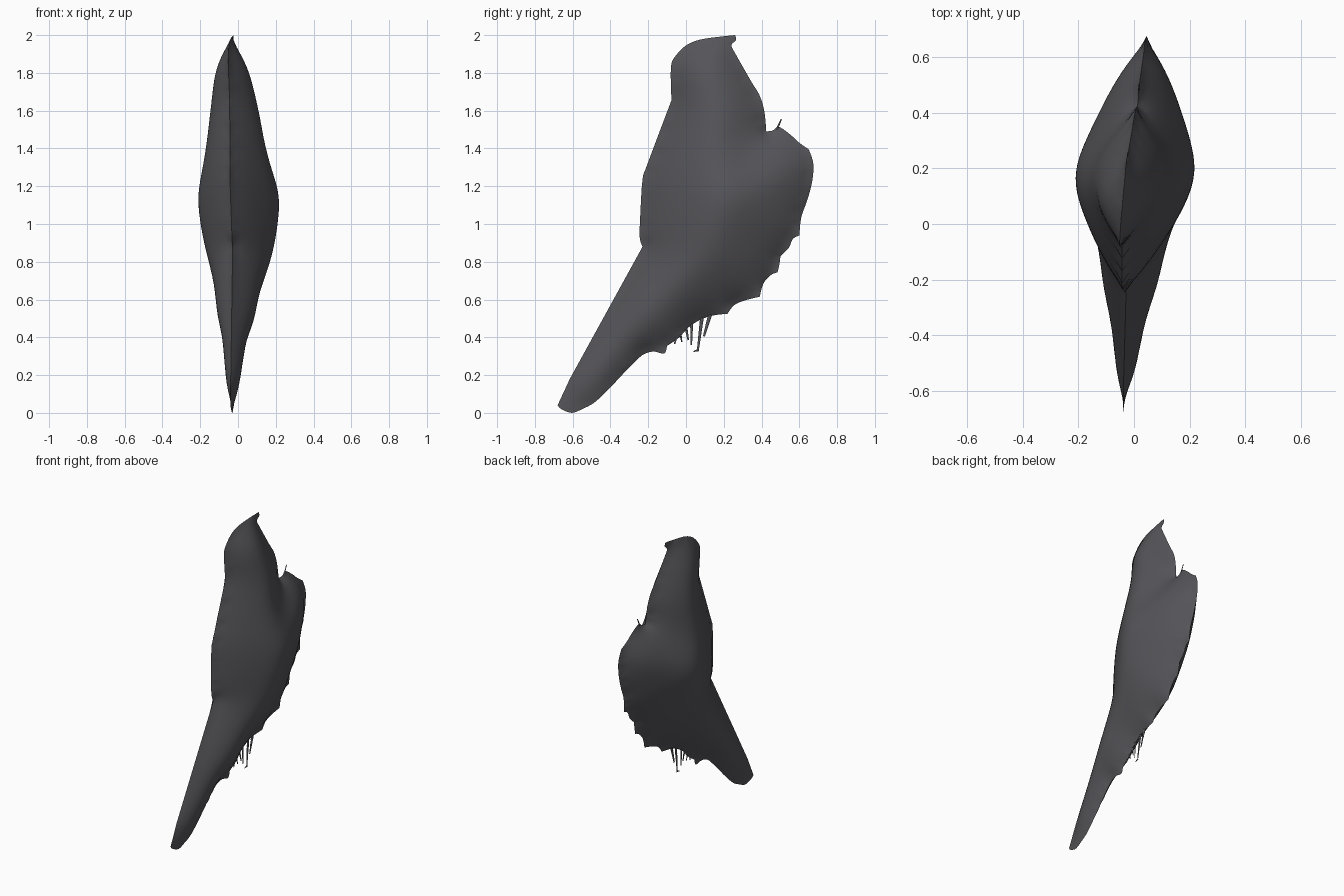
import bpy
from mathutils import Vector, kdtree
from mathutils.geometry import delaunay_2d_cdt

default = bpy.data.objects.get("Cube")
if default:
    bpy.data.objects.remove(default, do_unlink=True)

grey = bpy.data.materials.new("charcoal grey")
grey.use_nodes = True
colour = (0.09, 0.088, 0.098, 1)
grey.diffuse_color = colour
bsdf = next(n for n in grey.node_tree.nodes if n.type == "BSDF_PRINCIPLED")
bsdf.inputs["Base Color"].default_value = colour


def curve(points, steps=4):
    """Rounded run through the points, with sharp ends."""
    pts = [Vector(p) for p in points]
    ext = [pts[0]] + pts + [pts[-1]]
    out = []
    for p0, p1, p2, p3 in zip(ext, ext[1:], ext[2:], ext[3:]):
        for i in range(steps):
            t = i / steps
            a, b = (p2 - p0) / 2, (p3 - p1) / 2
            out.append(p1 + a * t + (3 * (p2 - p1) - 2 * a - b) * t ** 2
                       + (2 * (p1 - p2) + a + b) * t ** 3)
    return out + [pts[-1]]


def resample(loop, step):
    """Split the sides of a closed loop into short pieces."""
    out = []
    for a, b in zip(loop, loop[1:] + loop[:1]):
        count = max(1, round((b - a).length / step))
        out += [a.lerp(b, i / count) for i in range(count)]
    return out


def inside(p, loop):
    hit = False
    for a, b in zip(loop, loop[1:] + loop[:1]):
        if (a.y > p.y) != (b.y > p.y):
            if p.x < a.x + (p.y - a.y) * (b.x - a.x) / (b.y - a.y):
                hit = not hit
    return hit


def lean(y, z):
    """Sideways position of the slightly turned middle plane."""
    return 0.1 * y - 0.04 * z + 0.03


def inflate(name, outline, step, thickness, rounds):
    """Fill a side outline and swell it to both sides from a sharp seam."""
    # drop repeated points where sections join
    outline = [p for i, p in enumerate(outline)
               if (p - outline[i - 1]).length > 0.0005]
    rim = resample(outline, step)
    samples = resample(rim, step / 8)
    tree = kdtree.KDTree(len(samples))
    for i, p in enumerate(samples):
        tree.insert(p.to_3d(), i)
    tree.balance()

    def edge_distance(p):
        return tree.find(p.to_3d())[2]

    # staggered points within the outline
    pts = list(rim)
    low_y, high_y = min(p.x for p in rim), max(p.x for p in rim)
    low_z, high_z = min(p.y for p in rim), max(p.y for p in rim)
    rows = int((high_z - low_z) / (step * 0.87)) + 1
    columns = int((high_y - low_y) / step) + 2
    for r in range(rows):
        for c in range(columns):
            p = Vector((low_y + (c - r % 2 / 2) * step, low_z + r * step * 0.87))
            if inside(p, outline) and edge_distance(p) > step * 0.55:
                pts.append(p)
    edges = [(i, (i + 1) % len(rim)) for i in range(len(rim))]
    flat, links, tris = delaunay_2d_cdt(pts, edges, [], 1, 1e-6)[:3]

    # height grows with distance from the rim, then is smoothed
    height = [edge_distance(p) for p in flat]
    height = [0 if h < 1e-5 else h ** 0.8 for h in height]
    near = [[] for p in flat]
    for a, b in links:
        near[a].append(b)
        near[b].append(a)
    for _ in range(rounds):
        height = [sum(height[j] for j in near[i]) / len(near[i]) if h and near[i] else h
                  for i, h in enumerate(height)]
    scale = thickness / max(max(height), 1e-6)

    verts, faces = [], []
    for side in (1, -1):
        start = len(verts)
        verts += [(lean(p.x, p.y) + side * h * scale, p.x, p.y)
                  for p, h in zip(flat, height)]
        faces += [[start + i for i in (t if side > 0 else reversed(t))] for t in tris]
    mesh = bpy.data.meshes.new(name)
    mesh.from_pydata(verts, [], faces)
    mesh.materials.append(grey)
    obj = bpy.data.objects.new(name, mesh)
    bpy.context.collection.objects.link(obj)
    bpy.ops.object.select_all(action="DESELECT")
    obj.select_set(True)
    bpy.context.view_layer.objects.active = obj
    bpy.ops.object.shade_smooth_by_angle(angle=0.7)
    return obj


# side outline (y, z) in sections, clockwise from the beak
beak = [(.26, 2), (.265, 1.975), (.245, 1.955), (.24, 1.94)]
nape = [(.24, 1.94), (.285, 1.86), (.345, 1.755), (.39, 1.68), (.415, 1.595), (.425, 1.49)]
shoulder = [(.425, 1.49), (.46, 1.495), (.49, 1.515), (.55, 1.475), (.6, 1.43), (.65, 1.395)]
wing = [(.65, 1.395), (.67, 1.34), (.675, 1.29), (.665, 1.21), (.64, 1.12),
        (.61, 1.035), (.6, .94)]
feathers = [
    [(.6, .94), (.565, .92), (.545, .875), (.5, .83)],
    [(.5, .83), (.495, .79), (.485, .745)],
    [(.485, .745), (.45, .73), (.41, .685), (.39, .615)],
    [(.39, .615), (.31, .595), (.255, .57), (.22, .525)],
    [(.22, .525), (.14, .515), (.07, .49), (.01, .45), (-.035, .4), (-.1, .355)],
    [(-.1, .355), (-.115, .315), (-.165, .325)],
]
tail = [(-.165, .325), (-.2, .32), (-.245, .295), (-.325, .215), (-.405, .13),
        (-.485, .055), (-.55, .02), (-.605, 0), (-.66, .02), (-.68, .04)]
tail_front = [(-.68, .04), (-.615, .18), (-.23, .88)]
breast = [(-.23, .88), (-.245, .93), (-.242, 1.05), (-.23, 1.235), (-.205, 1.315), (-.077, 1.655)]
head = [(-.077, 1.655), (-.08, 1.83), (-.055, 1.89), (0, 1.945), (.07, 1.975),
        (.165, 1.99), (.26, 2)]

outline = []
for section in [beak, nape, shoulder, wing, *feathers, tail]:
    outline += curve(section)
outline += [Vector(p) for p in tail_front]
outline += curve(breast) + curve(head)
inflate("bird_body", outline, 0.022, 0.212, 22)


def spike(name, root, tip, width):
    """Thin tapering strand in the middle plane."""
    root, tip = Vector(root), Vector(tip)
    across = (tip - root).orthogonal().normalized() * width / 2
    loop = [root - across, root + across, tip + across / 2, tip - across / 2]
    inflate(name, loop, width / 4, width / 3, 1)


# ragged claws and the small tuft behind the neck
spike("long_claw", (.085, .51), (.062, .325), .02)
spike("long_claw_toe", (.068, .335), (.04, .325), .012)
spike("rear_claw", (.13, .53), (.095, .405), .022)
spike("middle_claw", (.03, .48), (.028, .36), .016)
spike("front_claw", (0, .45), (.012, .385), .016)
spike("small_claw", (-.03, .42), (-.022, .375), .012)
spike("belly_barb", (-.05, .41), (-.06, .365), .014)
spike("neck_tuft", (.48, 1.5), (.505, 1.555), .012)
